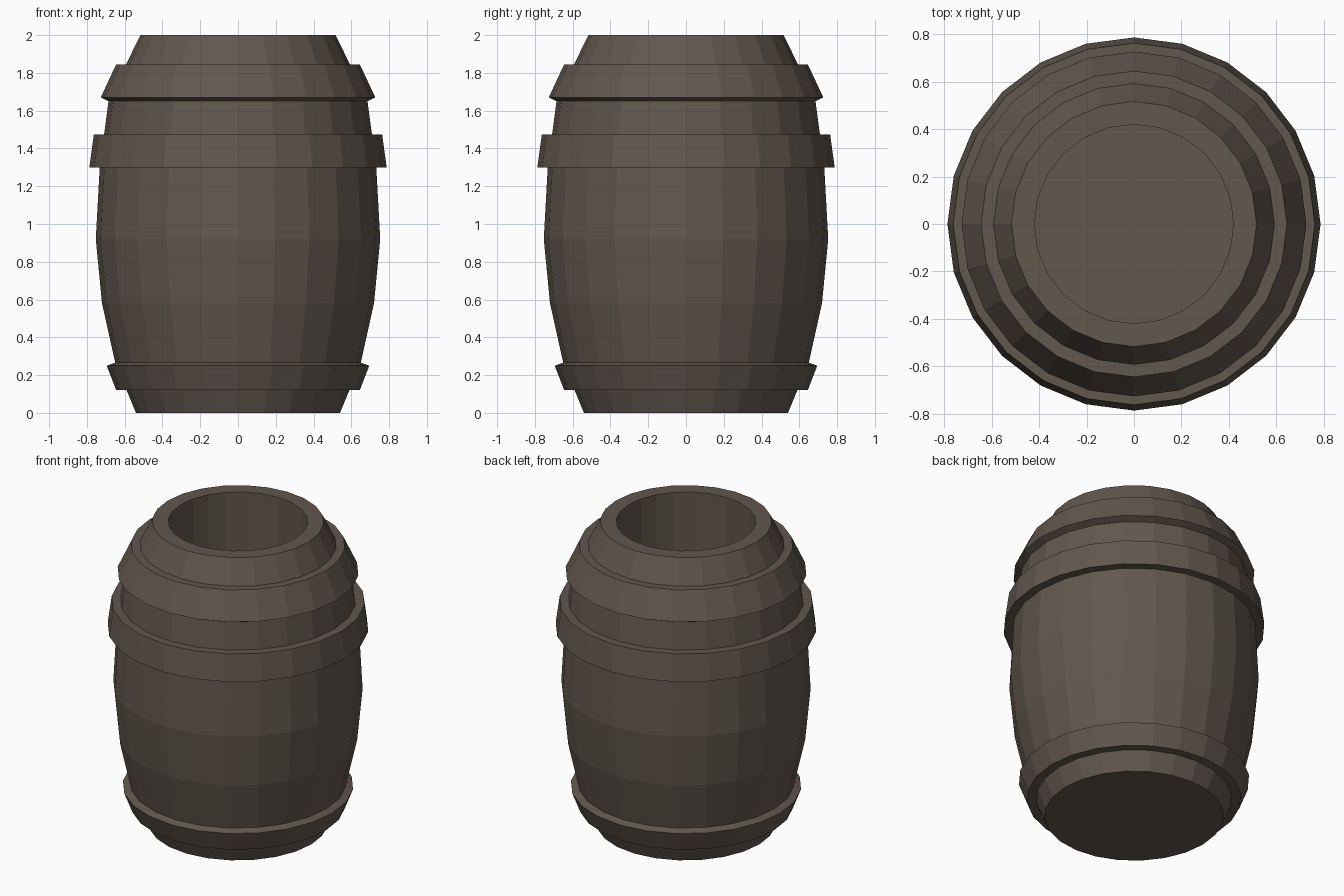
import bpy, bmesh, math

if "Cube" in bpy.data.objects:
    bpy.data.objects.remove(bpy.data.objects["Cube"])

SIDES = 24

wood = bpy.data.materials.new("dark_brown_wood")
wood.diffuse_color = (0.122, 0.096, 0.075, 1)
wood.use_nodes = True
wood.node_tree.nodes["Principled BSDF"].inputs["Base Color"].default_value = wood.diffuse_color


def lathe(name, profile, closed):
    """Revolve (radius, z) points round z; closed loops make hoops, open ones get capped ends."""
    bm = bmesh.new()
    rings = []
    for r, z in profile:
        rings.append([bm.verts.new((r * math.cos(2 * math.pi * i / SIDES),
                                    r * math.sin(2 * math.pi * i / SIDES), z))
                      for i in range(SIDES)])
    pairs = list(zip(rings, rings[1:]))
    if closed:
        pairs.append((rings[-1], rings[0]))
    for a, b in pairs:
        for i in range(SIDES):
            j = (i + 1) % SIDES
            bm.faces.new((a[i], a[j], b[j], b[i]))
    if not closed:
        bm.faces.new(rings[0][::-1])
        bm.faces.new(rings[-1])
    bmesh.ops.recalc_face_normals(bm, faces=bm.faces)
    mesh = bpy.data.meshes.new(name)
    bm.to_mesh(mesh)
    bm.free()
    mesh.materials.append(wood)
    obj = bpy.data.objects.new(name, mesh)
    bpy.context.collection.objects.link(obj)
    return obj


# Bulging body with rim and straight hollow inside
lathe("barrel_body", [(0.54, 0), (0.65, 0.265), (0.72, 0.58), (0.753, 0.92),
                      (0.732, 1.3), (0.685, 1.655), (0.517, 2.0),
                      (0.42, 2.0), (0.42, 0.12)], False)

# Three hoops, sunk slightly into the body
lathe("bottom_hoop", [(0.58, 0.12), (0.645, 0.12), (0.695, 0.25),
                      (0.65, 0.266), (0.62, 0.266)], True)
lathe("middle_hoop", [(0.70, 1.3), (0.787, 1.3), (0.763, 1.475), (0.68, 1.475)], True)
lathe("upper_hoop", [(0.66, 1.65), (0.686, 1.65), (0.727, 1.67),
                     (0.645, 1.845), (0.57, 1.845)], True)
